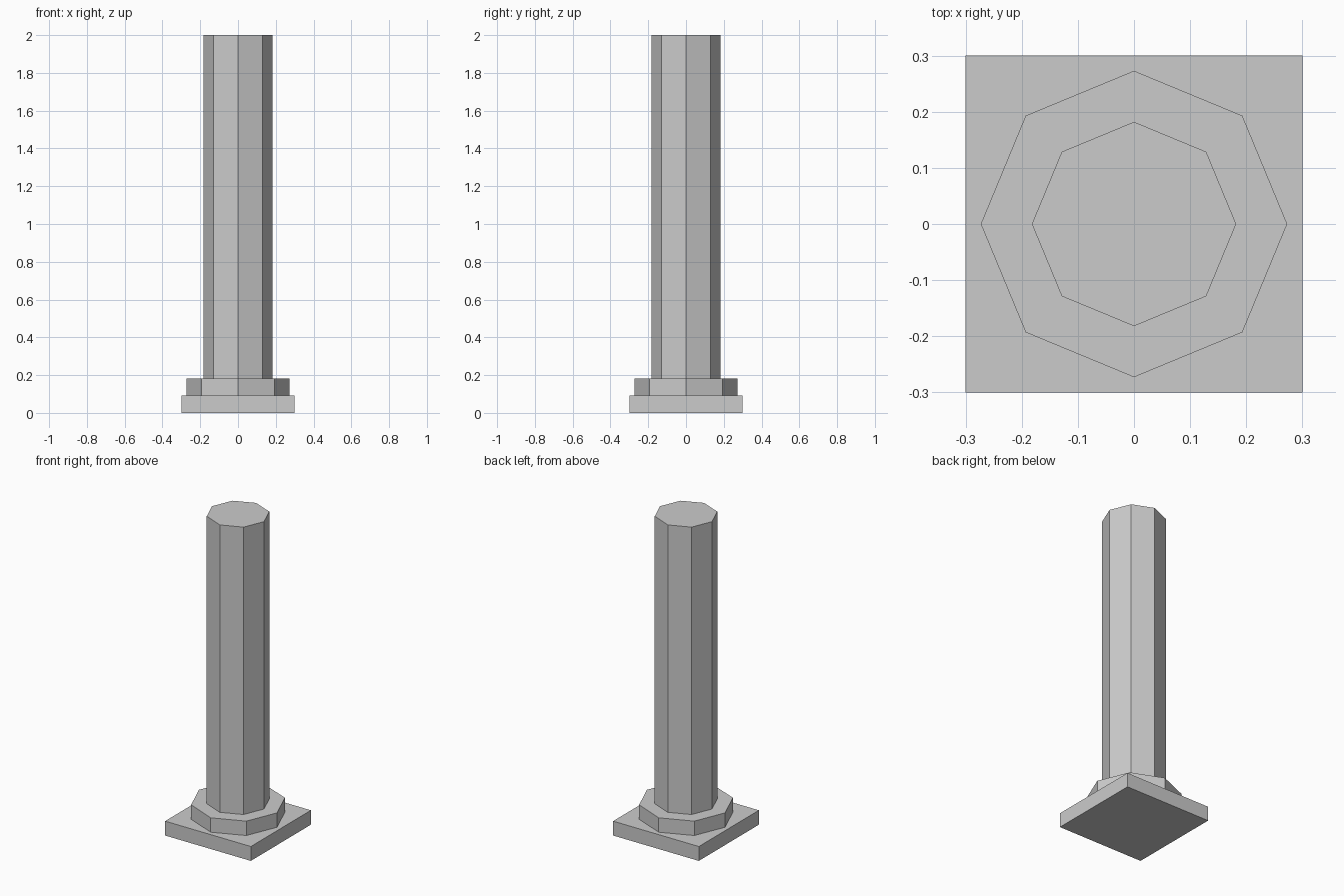
import bpy

if "Cube" in bpy.data.objects:
    bpy.data.objects.remove(bpy.data.objects["Cube"])

PLINTH_TOP = 0.091
COLLAR_TOP = 0.182
SHAFT_TOP = 2.0


def octagon(name, radius, z0, z1):
    """Flat-sided eight-sided prism with corners on the x and y axes."""
    bpy.ops.mesh.primitive_cylinder_add(
        vertices=8, radius=radius, depth=z1 - z0, location=(0, 0, (z0 + z1) / 2))
    bpy.context.object.name = name


# Square plinth
bpy.ops.mesh.primitive_cube_add(size=1, location=(0, 0, PLINTH_TOP / 2))
plinth = bpy.context.object
plinth.name = "plinth"
plinth.scale = (0.6, 0.6, PLINTH_TOP)
bpy.ops.object.transform_apply(location=False, rotation=False, scale=True)

# Octagonal collar and column shaft
octagon("base_collar", 0.273, PLINTH_TOP, COLLAR_TOP)
octagon("column_shaft", 0.182, COLLAR_TOP, SHAFT_TOP)
